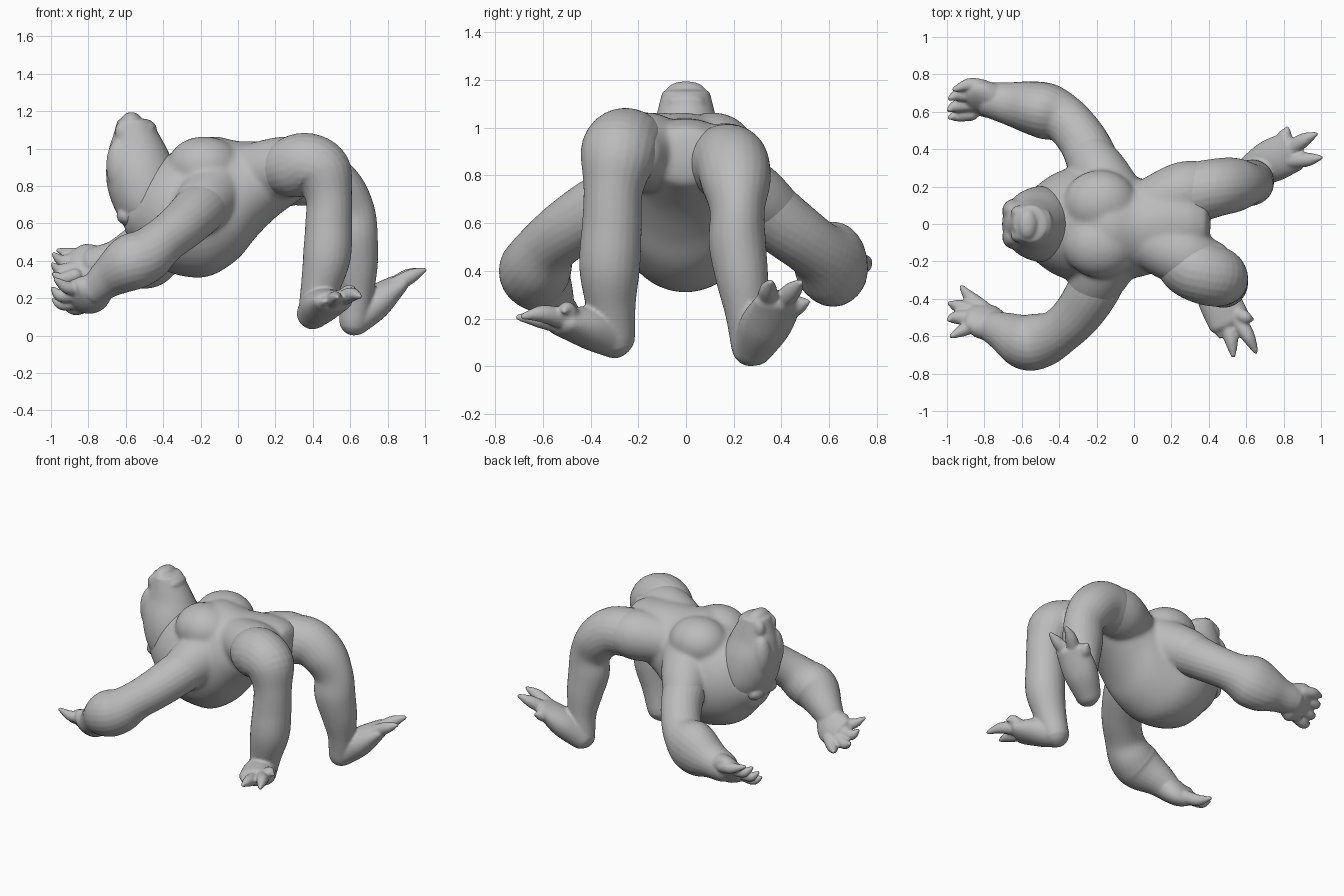
import bpy, bmesh, math
from mathutils import Vector, Matrix

if "Cube" in bpy.data.objects:
    bpy.data.objects.remove(bpy.data.objects["Cube"], do_unlink=True)

clay = bpy.data.materials.new("clay_grey")
clay.use_nodes = True
GREY = (0.5, 0.5, 0.5, 1)
clay.diffuse_color = GREY
clay.node_tree.nodes["Principled BSDF"].inputs["Base Color"].default_value = GREY


def spline(pts, steps):
    """Catmull-Rom through rows of (x, y, z, side radius, up radius)."""
    rows = [tuple(p) if len(p) == 5 else (*p, p[3]) for p in pts]
    ext = [rows[0]] + rows + [rows[-1]]
    out = []
    for i in range(1, len(ext) - 2):
        for s in range(steps):
            t = s / steps
            out.append([0.5 * (2 * b + (c - a) * t + (2 * a - 5 * b + 4 * c - d) * t * t
                               + (3 * b - a - 3 * c + d) * t ** 3)
                        for a, b, c, d in zip(*ext[i - 1:i + 3])])
    return out + [list(rows[-1])]


def tube(bm, pts, ref=(0, 0, 1), caps=(1, 1), steps=6, n=24, axis=None):
    """Loft of elliptical rings along a path, with domed ends; axis keeps the rings parallel."""
    rows = spline(pts, steps)
    cen = [Vector(r[:3]) for r in rows]
    ref = Vector(ref)
    rings = []
    for i, r in enumerate(rows):
        t = Vector(axis) if axis else cen[min(i + 1, len(cen) - 1)] - cen[max(i - 1, 0)]
        t.normalize()
        side = t.cross(ref).normalized()
        rings.append((cen[i], t, side, side.cross(t), r[3], r[4]))
    dome = [math.radians(a) for a in (25, 50, 70, 84)]

    def cap(ring, sign, k):
        c, t, s, u, a, b = ring
        return [(c + t * sign * k * min(a, b) * math.sin(d), t, s, u,
                 a * math.cos(d), b * math.cos(d)) for d in dome]

    rings = cap(rings[0], -1, caps[0])[::-1] + rings + cap(rings[-1], 1, caps[1])
    loops = []
    for c, t, s, u, a, b in rings:
        loops.append([bm.verts.new(c + s * a * math.cos(2 * math.pi * j / n)
                                   + u * b * math.sin(2 * math.pi * j / n)) for j in range(n)])
    faces = [bm.faces.new((p[j], p[(j + 1) % n], q[(j + 1) % n], q[j]))
             for p, q in zip(loops, loops[1:]) for j in range(n)]
    faces += [bm.faces.new(loops[0][::-1]), bm.faces.new(loops[-1])]
    bmesh.ops.recalc_face_normals(bm, faces=faces)


def blob(bm, centre, size):
    bmesh.ops.create_uvsphere(bm, u_segments=24, v_segments=14, radius=1,
                              matrix=Matrix.Translation(centre) @ Matrix.Diagonal((*size, 1)))


def digits(bm, tips):
    """Tapered fingers or toes: root, knuckle and claw tip."""
    for root, mid, tip, r in tips:
        tube(bm, [(*root, r * 1.15), (*mid, r), (*tip, r * 0.4)], n=12)


def finish(bm, name, voxel=0.01, smooth=5):
    """Fuse the overlapping volumes of one part into a single soft skin."""
    me = bpy.data.meshes.new(name)
    bm.to_mesh(me)
    bm.free()
    ob = bpy.data.objects.new(name, me)
    bpy.context.collection.objects.link(ob)
    me.materials.append(clay)
    for p in me.polygons:
        p.use_smooth = True
    m = ob.modifiers.new("fuse", 'REMESH')
    m.mode, m.voxel_size, m.use_smooth_shade = 'VOXEL', voxel, True
    s = ob.modifiers.new("soften", 'SMOOTH')
    s.factor, s.iterations = 0.5, smooth


# Torso: heavy hanging belly narrowing to the pelvis
bm = bmesh.new()
tube(bm, [(-0.56, 0, 0.66, 0.17, 0.16), (-0.46, 0, 0.655, 0.25, 0.27),
          (-0.36, 0, 0.655, 0.295, 0.32), (-0.24, 0, 0.67, 0.305, 0.36),
          (-0.13, -0.015, 0.695, 0.295, 0.37), (0.00, -0.02, 0.725, 0.27, 0.315),
          (0.10, -0.015, 0.785, 0.25, 0.255), (0.20, 0, 0.835, 0.235, 0.205),
          (0.30, 0, 0.87, 0.20, 0.165), (0.37, 0, 0.88, 0.15, 0.13)],
     caps=(0.35, 0.3), n=40, axis=(1, 0, 0))
for s in (-1, 1):
    blob(bm, (-0.18, s * 0.11, 0.905), (0.20, 0.18, 0.16))   # shoulder blades
    tube(bm, [(-0.10, s * 0.10, 0.80, 0.18), (-0.19, s * 0.28, 0.70, 0.155),
              (-0.245, s * 0.39, 0.63, 0.12)])               # shoulders
for s, drop in ((-1, 0), (1, 0.045)):
    tube(bm, [(0.08, s * 0.09, 0.88 - drop, 0.15), (0.27, s * 0.17, 0.90 - drop, 0.166),
              (0.40, s * 0.21, 0.89 - drop, 0.13)])          # hips
finish(bm, "torso", 0.012, 16)

# Head: thrown back, muzzle pointing upward
bm = bmesh.new()
tube(bm, [(-0.47, 0, 0.60, 0.17, 0.15), (-0.485, 0, 0.70, 0.20, 0.185),
          (-0.50, 0, 0.80, 0.20, 0.20), (-0.52, 0, 0.90, 0.18, 0.185),
          (-0.535, 0, 1.00, 0.14, 0.155), (-0.543, 0, 1.07, 0.12, 0.125),
          (-0.555, 0, 1.15, 0.10, 0.09)], ref=(1, 0, 0), caps=(0.4, 0.12), n=32,
     axis=(0, 0, 1))
blob(bm, (-0.57, 0, 1.16), (0.05, 0.08, 0.035))              # upper lip
blob(bm, (-0.475, 0, 1.11), (0.04, 0.08, 0.035))             # lower lip
for s in (-1, 1):
    blob(bm, (-0.61, s * 0.065, 1.09), (0.05, 0.035, 0.06))  # nostril ridges
    blob(bm, (-0.64, s * 0.07, 0.91), (0.065, 0.065, 0.14))  # brow ridges
    blob(bm, (-0.59, s * 0.07, 0.64), (0.06, 0.07, 0.05))    # throat folds
finish(bm, "head", 0.01, 8)

# Right arm with clawed hand, palm tilted inward
bm = bmesh.new()
tube(bm, [(-0.13, -0.18, 0.74, 0.13), (-0.21, -0.34, 0.67, 0.14), (-0.30, -0.48, 0.585, 0.13),
          (-0.40, -0.575, 0.505, 0.125), (-0.49, -0.62, 0.43, 0.145), (-0.58, -0.63, 0.385, 0.15),
          (-0.69, -0.58, 0.31, 0.11), (-0.76, -0.55, 0.25, 0.085)])
tube(bm, [(-0.73, -0.56, 0.27, 0.085, 0.08), (-0.80, -0.52, 0.22, 0.12, 0.075),
          (-0.87, -0.49, 0.215, 0.10, 0.05)], ref=(0, 0.8, 0.6), caps=(0.5, 0.6))
digits(bm, [((-0.81, -0.45, 0.17), (-0.87, -0.40, 0.145), (-0.92, -0.34, 0.15), 0.038),
            ((-0.87, -0.46, 0.18), (-0.94, -0.44, 0.17), (-0.985, -0.425, 0.19), 0.036),
            ((-0.87, -0.50, 0.22), (-0.95, -0.50, 0.215), (-0.99, -0.51, 0.25), 0.036),
            ((-0.86, -0.54, 0.25), (-0.92, -0.57, 0.26), (-0.975, -0.60, 0.30), 0.034)])
finish(bm, "right_arm", 0.008)

# Left arm with clawed hand, palm tilted inward
bm = bmesh.new()
tube(bm, [(-0.14, 0.15, 0.74, 0.13), (-0.21, 0.31, 0.665, 0.14), (-0.27, 0.44, 0.57, 0.132),
          (-0.36, 0.55, 0.485, 0.13), (-0.46, 0.60, 0.44, 0.15, 0.175),
          (-0.56, 0.625, 0.41, 0.14, 0.165), (-0.67, 0.645, 0.39, 0.115),
          (-0.75, 0.66, 0.38, 0.10)])
tube(bm, [(-0.72, 0.66, 0.39, 0.095, 0.08), (-0.80, 0.665, 0.375, 0.135, 0.07),
          (-0.87, 0.655, 0.365, 0.105, 0.045)], ref=(0, -0.8, 0.6), caps=(0.5, 0.6))
digits(bm, [((-0.80, 0.73, 0.42), (-0.88, 0.745, 0.435), (-0.96, 0.72, 0.455), 0.036),
            ((-0.87, 0.69, 0.40), (-0.94, 0.69, 0.40), (-0.985, 0.67, 0.435), 0.034),
            ((-0.87, 0.64, 0.36), (-0.95, 0.63, 0.35), (-0.99, 0.61, 0.38), 0.034),
            ((-0.87, 0.59, 0.32), (-0.94, 0.58, 0.305), (-0.985, 0.57, 0.33), 0.034)])
finish(bm, "left_arm", 0.008)

# Right leg: planted close to the body, foot turned outward
bm = bmesh.new()
tube(bm, [(0.22, -0.16, 0.88, 0.14), (0.29, -0.22, 0.90, 0.165), (0.37, -0.26, 0.915, 0.168),
          (0.45, -0.285, 0.87, 0.16), (0.485, -0.305, 0.74, 0.125), (0.485, -0.31, 0.60, 0.125),
          (0.475, -0.32, 0.42, 0.128), (0.44, -0.315, 0.26, 0.105), (0.41, -0.30, 0.125, 0.088)],
     ref=(0, 1, 0))
tube(bm, [(0.395, -0.29, 0.115, 0.085, 0.085), (0.45, -0.40, 0.16, 0.11, 0.09),
          (0.51, -0.52, 0.185, 0.115, 0.06)], caps=(0.8, 0.7))
digits(bm, [((0.45, -0.49, 0.18), (0.455, -0.56, 0.18), (0.46, -0.60, 0.18), 0.036),
            ((0.50, -0.53, 0.18), (0.52, -0.62, 0.20), (0.53, -0.70, 0.205), 0.038),
            ((0.56, -0.52, 0.20), (0.61, -0.60, 0.22), (0.65, -0.68, 0.21), 0.038),
            ((0.56, -0.48, 0.21), (0.60, -0.50, 0.24), (0.63, -0.51, 0.23), 0.034)])
finish(bm, "right_leg", 0.009)

# Left leg: stretched backward, foot raised on its heel
bm = bmesh.new()
tube(bm, [(0.20, 0.12, 0.845, 0.14), (0.32, 0.165, 0.855, 0.16), (0.44, 0.195, 0.845, 0.155),
          (0.54, 0.21, 0.765, 0.145), (0.60, 0.215, 0.65, 0.135, 0.115),
          (0.61, 0.215, 0.52, 0.138, 0.12), (0.63, 0.235, 0.37, 0.118, 0.11),
          (0.635, 0.255, 0.22, 0.09), (0.62, 0.27, 0.08, 0.08)], ref=(0, 1, 0))
tube(bm, [(0.62, 0.28, 0.075, 0.085, 0.08), (0.73, 0.335, 0.175, 0.115, 0.09),
          (0.85, 0.39, 0.275, 0.11, 0.05)], caps=(0.8, 0.6))
digits(bm, [((0.84, 0.34, 0.27), (0.93, 0.345, 0.32), (0.995, 0.355, 0.35), 0.038),
            ((0.85, 0.41, 0.28), (0.91, 0.45, 0.32), (0.97, 0.48, 0.35), 0.038),
            ((0.79, 0.44, 0.24), (0.81, 0.48, 0.26), (0.82, 0.51, 0.27), 0.036)])
finish(bm, "left_leg", 0.009)
